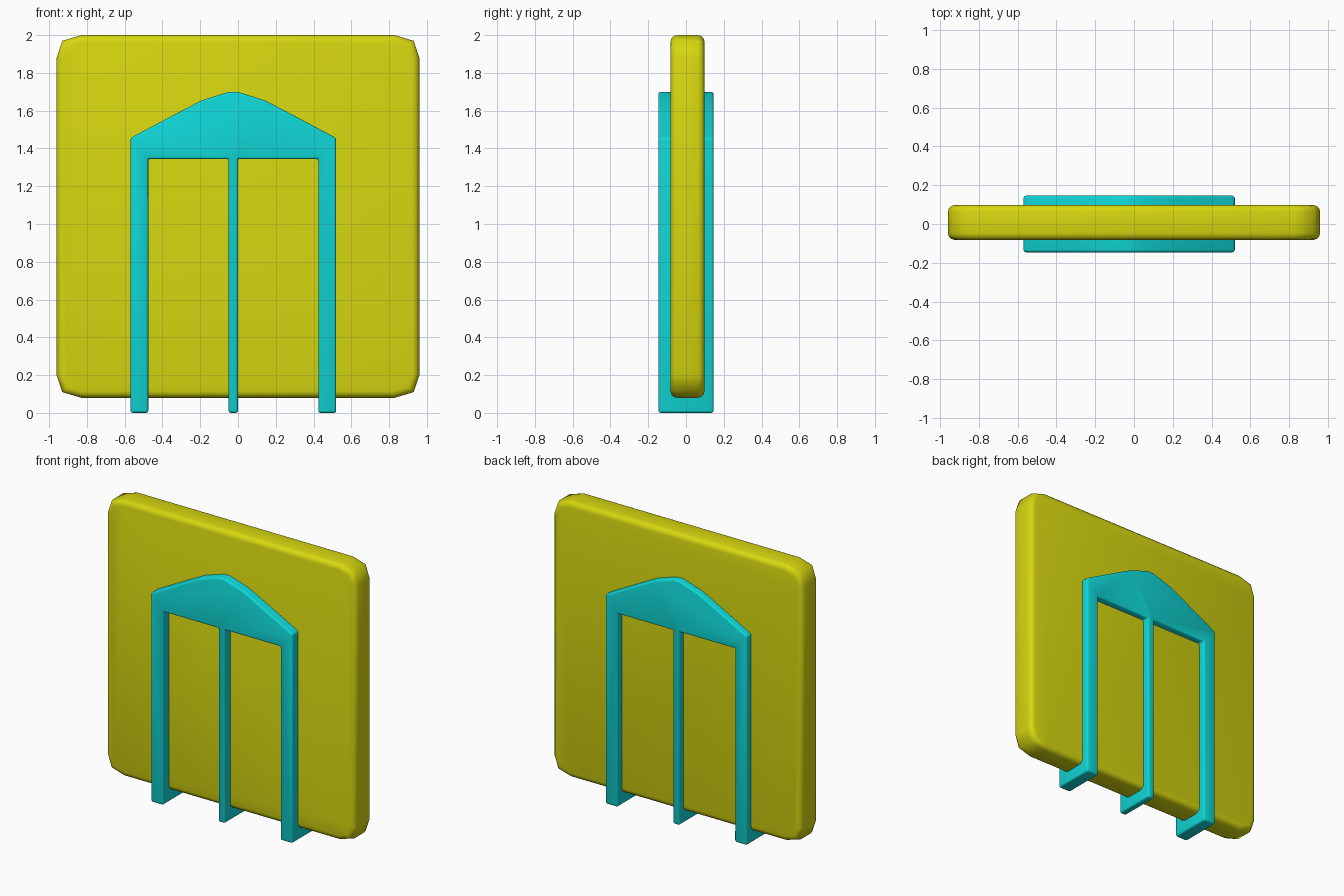
import bpy, bmesh, math

old = bpy.data.objects.get("Cube")
if old:
    bpy.data.objects.remove(old, do_unlink=True)


def make_material(name, color):
    mat = bpy.data.materials.new(name)
    mat.use_nodes = True
    mat.diffuse_color = color
    mat.node_tree.nodes["Principled BSDF"].inputs["Base Color"].default_value = color
    return mat


def extrude_profile(name, outline, y_front, y_back, mat, bevel, limit):
    """Extrude an x-z outline along y and round its sharp edges."""
    bm = bmesh.new()
    face = bm.faces.new([bm.verts.new((x, y_front, z)) for x, z in outline])
    ext = bmesh.ops.extrude_face_region(bm, geom=[face])
    moved = [v for v in ext["geom"] if isinstance(v, bmesh.types.BMVert)]
    bmesh.ops.translate(bm, verts=moved, vec=(0, y_back - y_front, 0))
    bmesh.ops.recalc_face_normals(bm, faces=bm.faces)
    mesh = bpy.data.meshes.new(name)
    bm.to_mesh(mesh)
    bm.free()
    mesh.materials.append(mat)
    obj = bpy.data.objects.new(name, mesh)
    bpy.context.collection.objects.link(obj)
    mod = obj.modifiers.new("rounded_edges", "BEVEL")
    mod.width = bevel
    mod.segments = 3
    mod.limit_method = "ANGLE"
    mod.angle_limit = math.radians(limit)
    bpy.ops.object.select_all(action="DESELECT")
    obj.select_set(True)
    bpy.context.view_layer.objects.active = obj
    bpy.ops.object.modifier_apply(modifier=mod.name)
    bpy.ops.object.shade_smooth_by_angle(angle=math.radians(limit))
    return obj


yellow = make_material("yellow", (0.68, 0.68, 0.005, 1))
cyan = make_material("cyan", (0.005, 0.68, 0.68, 1))

# Square panel with clipped corners
mid_z, half = 1.04, 0.96
corner = [(half, half - 0.12), (half - 0.03, half - 0.03), (half - 0.13, half)]
panel = []
for sx, sz in ((1, 1), (-1, 1), (-1, -1), (1, -1)):
    pts = corner if sx * sz > 0 else corner[::-1]
    panel += [(sx * x, mid_z + sz * z) for x, z in pts]
extrude_profile("panel", panel, -0.082, 0.098, yellow, 0.035, 60)

# Arched frame with three legs, running through and under the panel
mid_x, lintel = -0.025, 1.345
half_outline = [(0.025, 0), (0.025, lintel), (0.45, lintel), (0.45, 0), (0.545, 0),
                (0.545, 1.455), (0.25, 1.612), (0.165, 1.655), (0.08, 1.682), (0.022, 1.7)]
arch = [(mid_x + x, z) for x, z in half_outline]
arch += [(mid_x - x, z) for x, z in reversed(half_outline)]
extrude_profile("arched_frame", arch, -0.146, 0.146, cyan, 0.013, 40)
